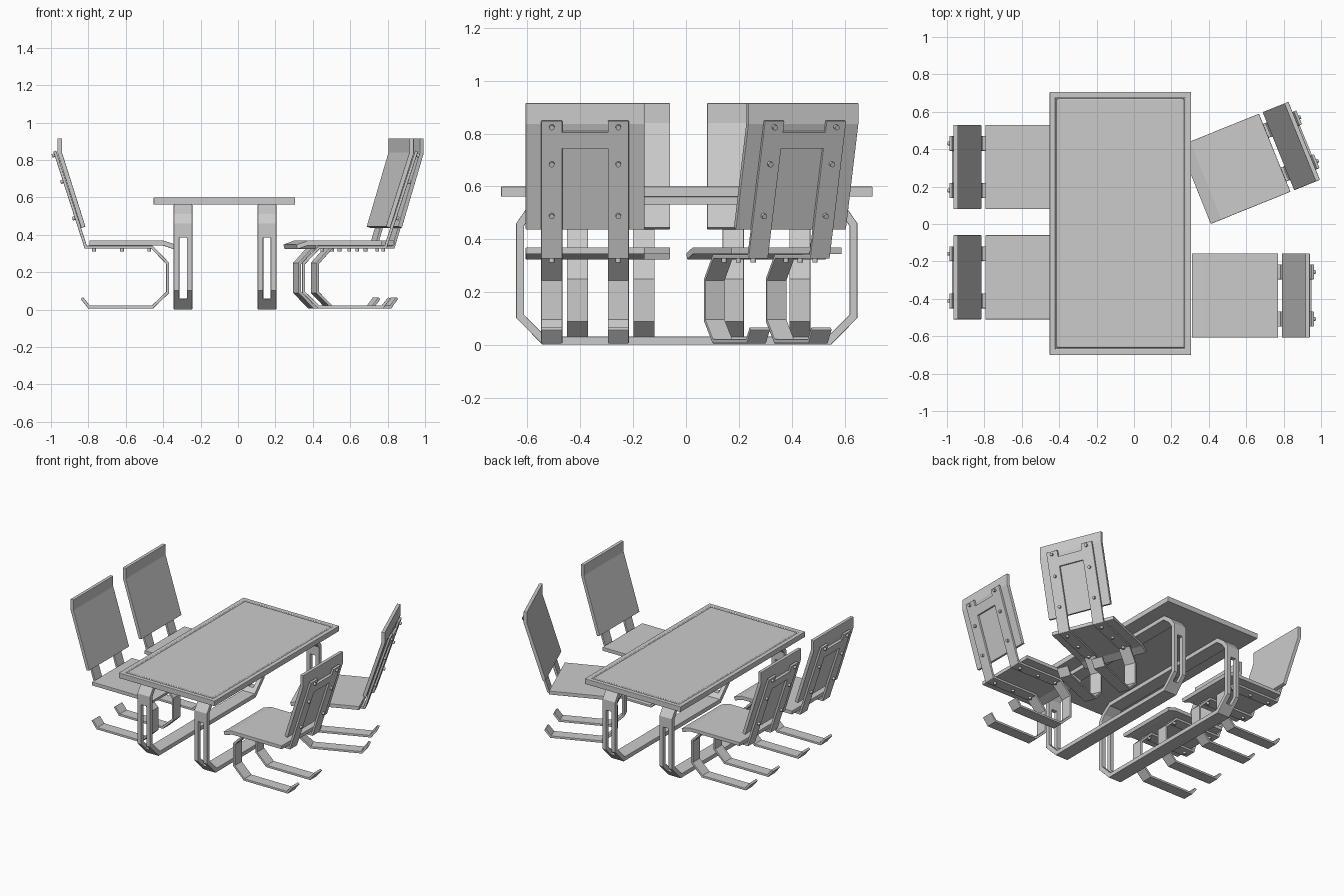
import bpy, bmesh, math
from mathutils import Matrix, Vector

if "Cube" in bpy.data.objects:
    bpy.data.objects.remove(bpy.data.objects["Cube"])


def finish(name, bm, matrix=Matrix(), bevel=0.003):
    bmesh.ops.recalc_face_normals(bm, faces=bm.faces)
    mesh = bpy.data.meshes.new(name)
    bm.to_mesh(mesh)
    bm.free()
    ob = bpy.data.objects.new(name, mesh)
    bpy.context.collection.objects.link(ob)
    ob.matrix_world = matrix
    if bevel:
        mod = ob.modifiers.new("edge_bevel", 'BEVEL')
        mod.width = bevel
        mod.segments = 2
        mod.limit_method = 'ANGLE'
        mod.angle_limit = math.radians(60)
    return ob


def offset_line(points, dist, closed):
    # mitred parallel of a 2D path
    pts = [Vector(p) for p in points]
    n, out = len(pts), []
    for i, p in enumerate(pts):
        dirs = []
        if closed or i > 0:
            dirs.append((p - pts[i - 1]).normalized())
        if closed or i < n - 1:
            dirs.append((pts[(i + 1) % n] - p).normalized())
        normals = [Vector((-d.y, d.x)) for d in dirs]
        m = sum(normals, Vector((0, 0))).normalized()
        out.append(p + m * dist / m.dot(normals[0]))
    return out


def ribbon(name, points, thick, y0, y1, matrix=Matrix(), closed=False, bevel=0.003):
    # flat bar bent along an x-z path, with its width along y
    bm = bmesh.new()
    a = offset_line(points, thick / 2, closed)
    b = offset_line(points, -thick / 2, closed)
    rings = [[bm.verts.new((p.x, y, p.y)) for p, y in
              ((u, y0), (u, y1), (v, y1), (v, y0))] for u, v in zip(a, b)]
    pairs = list(zip(rings, rings[1:]))
    if closed:
        pairs.append((rings[-1], rings[0]))
    else:
        bm.faces.new(rings[0])
        bm.faces.new(rings[-1])
    for r, s in pairs:
        for k in range(4):
            j = (k + 1) % 4
            bm.faces.new((r[k], r[j], s[j], s[k]))
    return finish(name, bm, matrix, bevel)


def box(name, lo, hi, bevel=0.0):
    bm = bmesh.new()
    size = Vector(hi) - Vector(lo)
    mid = (Vector(hi) + Vector(lo)) / 2
    bmesh.ops.create_cube(bm, size=1, matrix=Matrix.Translation(mid) @ Matrix.Diagonal((*size, 1)))
    return finish(name, bm, Matrix(), bevel)


# table top with a groove inset from its edge
bm = bmesh.new()
bmesh.ops.create_cube(bm, size=1, matrix=Matrix.Translation((-0.073, 0.003, 0.58))
                      @ Matrix.Diagonal((0.756, 1.406, 0.038, 1)))
top = [f for f in bm.faces if f.normal.z > 0.9]
for inset, depth in ((0.043, 0), (0.003, -0.006), (0.009, 0), (0.003, 0.006)):
    bmesh.ops.inset_region(bm, faces=top, thickness=inset, depth=depth)
finish("table_top", bm, Matrix(), 0.003)

# table leg loops, slotted at both ends
half = [(0.54, 0.016), (0.631, 0.108), (0.631, 0.455), (0.60, 0.50), (0.54, 0.546)]
loop = half + [(-y, z) for y, z in reversed(half)]
turn = Matrix.Rotation(math.radians(90), 4, 'Z')
for side, x in (("left", -0.294), ("right", 0.155)):
    leg = ribbon(side + "_table_leg", loop, 0.03, -0.05, 0.05,
                 Matrix.Translation((x, 0.003, 0)) @ turn, closed=True)
    cutter = box(side + "_slot_cutter", (x - 0.02, -0.8, 0.058), (x + 0.02, 0.8, 0.385))
    cutter.hide_render = True
    cutter.hide_set(True)
    cut = leg.modifiers.new("slot", 'BOOLEAN')
    cut.object = cutter
    cut.solver = 'EXACT'
    leg.modifiers.move(1, 0)

# chair profiles in x-z, backrest towards +x
SLOPE = 0.323
STRIP = [(0.415, 0.848), (0.249, 0.334), (-0.105, 0.334), (-0.189, 0.247), (-0.189, 0.092),
         (-0.108, 0.014), (0.232, 0.014), (0.27, 0.062)]
SEAT = [(0.23, 0.356), (-0.165, 0.356), (-0.226, 0.335)]
BACK = [(0.262, 0.44), (0.388, 0.838), (0.388, 0.915)]


def strip_x(z):
    return 0.249 + SLOPE * (z - 0.334)


def chair(tag, x, y, degrees):
    m = Matrix.Translation((x, y, 0)) @ Matrix.Rotation(math.radians(degrees), 4, 'Z')
    ribbon(tag + "_seat", SEAT, 0.026, -0.225, 0.225, m)
    ribbon(tag + "_backrest", BACK, 0.024, -0.225, 0.225, m)
    # bridge joining the two frame strips behind the backrest
    ribbon(tag + "_frame_bridge", [(strip_x(z), z) for z in (0.745, 0.807)], 0.016,
           -0.09, 0.09, m, bevel=0)
    bolts = bmesh.new()
    tilt = math.atan(SLOPE)
    for s in (-1, 1):
        ys = s * 0.126
        ribbon(tag + "_frame_strip", STRIP, 0.016, ys - 0.04, ys + 0.04, m)
        # bolts behind the back and under the seat
        spots = [(strip_x(z) + 0.012, z - 0.004, math.pi / 2 + tilt) for z in (0.828, 0.688, 0.492)]
        spots += [(bx, 0.320, 0) for bx in (0.205, 0.055, -0.09)]
        for bx, bz, ang in spots:
            bmesh.ops.create_cone(bolts, cap_ends=True, segments=12, radius1=0.01, radius2=0.01,
                                  depth=0.018, matrix=Matrix.Translation((bx, ys, bz))
                                  @ Matrix.Rotation(ang, 4, 'Y'))
    finish(tag + "_bolts", bolts, m, 0)


chair("left_rear_chair", -0.565, 0.305, 180)
chair("left_front_chair", -0.565, -0.285, 180)
chair("right_front_chair", 0.54, -0.382, 0)
chair("right_rear_chair", 0.539, 0.295, 22)
